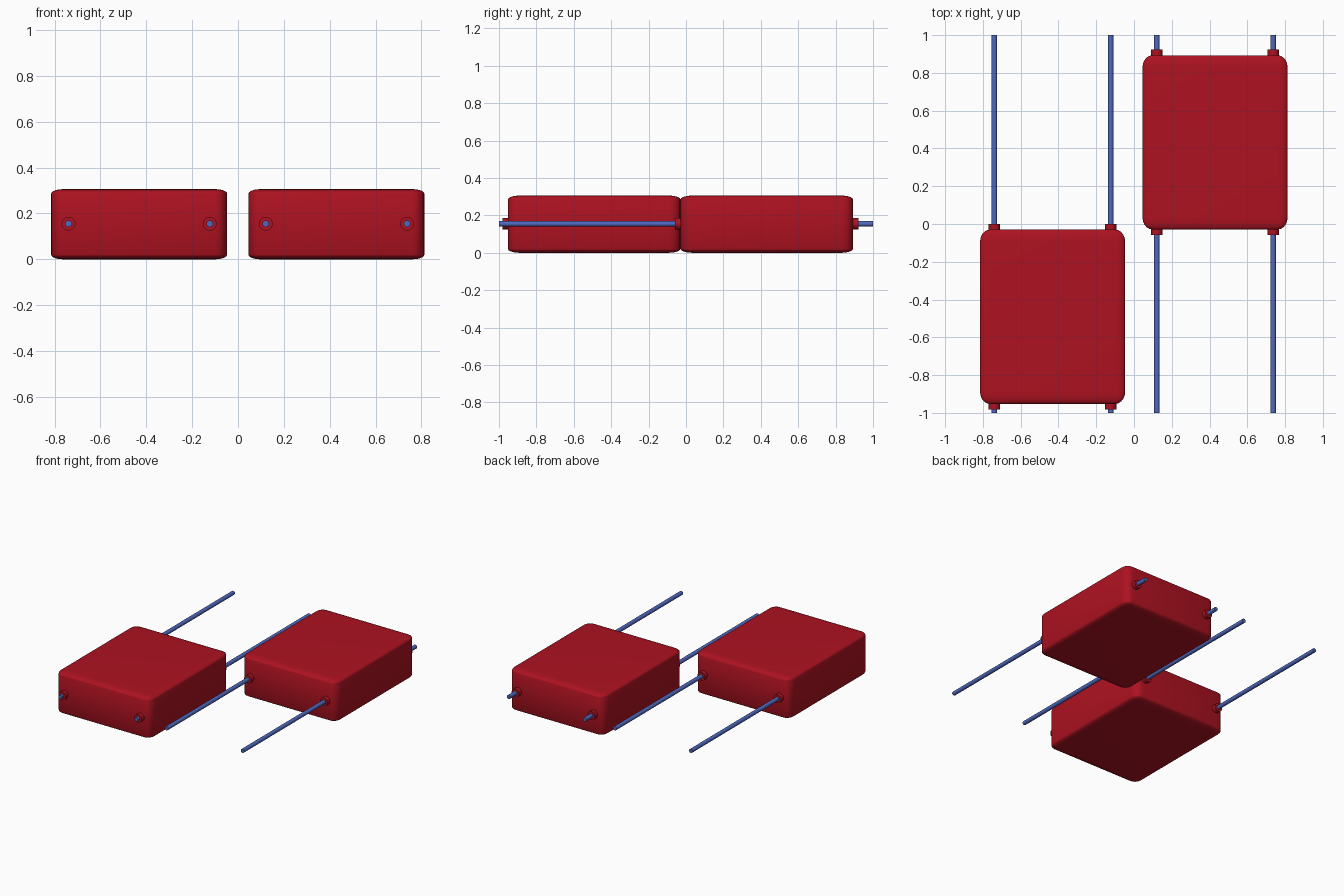
import bpy, bmesh
from math import radians
from mathutils import Matrix

if "Cube" in bpy.data.objects:
    bpy.data.objects.remove(bpy.data.objects["Cube"])

Z_ROD = 0.155
SIZE = (0.768, 0.922, 0.306)


def material(name, color):
    m = bpy.data.materials.new(name)
    m.diffuse_color = color
    m.use_nodes = True
    m.node_tree.nodes["Principled BSDF"].inputs["Base Color"].default_value = m.diffuse_color
    return m


RED = material("red_body", (0.42, 0.006, 0.015, 1))
BLUE = material("blue_rod", (0.08, 0.14, 0.52, 1))


def finish(bm, name, mat, angle):
    mesh = bpy.data.meshes.new(name)
    bm.to_mesh(mesh)
    bm.free()
    obj = bpy.data.objects.new(name, mesh)
    bpy.context.collection.objects.link(obj)
    mesh.materials.append(mat)
    bpy.ops.object.select_all(action='DESELECT')
    obj.select_set(True)
    bpy.context.view_layer.objects.active = obj
    bpy.ops.object.shade_smooth_by_angle(angle=radians(angle))
    return obj


def block(name, x, y):
    # Rounded unit cube stretched to size, so the rounding stretches too
    bm = bmesh.new()
    bmesh.ops.create_cube(bm, size=1)
    bmesh.ops.bevel(bm, geom=bm.edges[:], offset=0.068, segments=5,
                    profile=0.5, affect='EDGES')
    bmesh.ops.scale(bm, vec=SIZE, verts=bm.verts)
    bmesh.ops.translate(bm, vec=(x, y, SIZE[2] / 2), verts=bm.verts)
    finish(bm, name, RED, 40)


def rod(name, x, y, radius, length, mat):
    bm = bmesh.new()
    bmesh.ops.create_cone(bm, cap_ends=True, segments=32, radius1=radius,
                          radius2=radius, depth=length,
                          matrix=Matrix.Translation((x, y, Z_ROD)) @ Matrix.Rotation(radians(90), 4, 'X'))
    finish(bm, name, mat, 40)


# Two sliding blocks, each on a pair of rods with collars at the block's ends
for side, x, y in (("left", -0.431, -0.491), ("right", 0.429, 0.432)):
    block(side + "_block", x, y)
    for i, dx in enumerate((-0.308, 0.308), 1):
        rod(f"{side}_guide_rod_{i}", x + dx, 0, 0.0145, 2.0, BLUE)
        for end, s in (("front", -1), ("back", 1)):
            rod(f"{side}_collar_{i}_{end}", x + dx, y + s * 0.461, 0.03, 0.06, RED)
